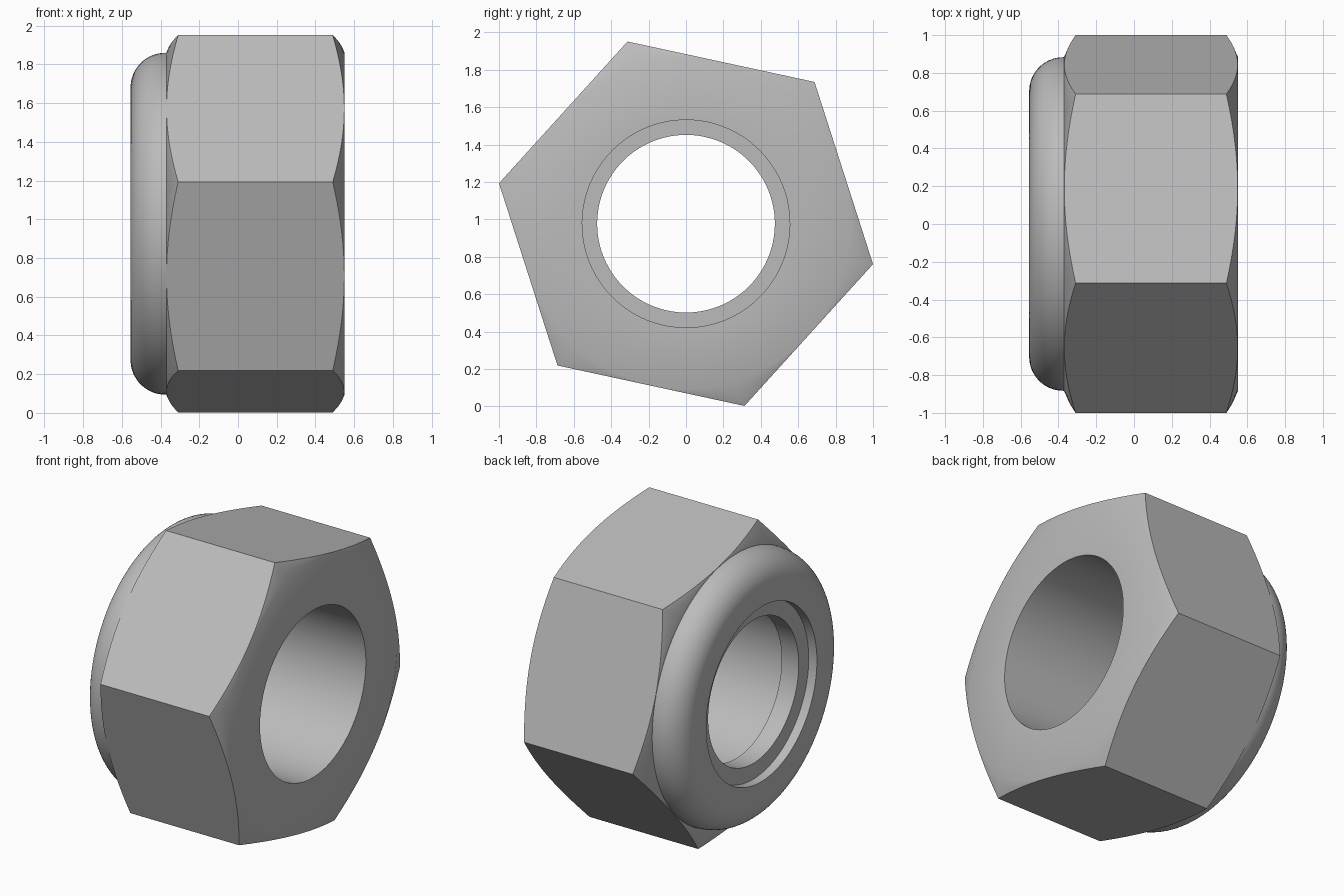
import bpy, bmesh, math
from mathutils import Vector

cube = bpy.data.objects.get("Cube")
if cube:
    bpy.data.objects.remove(cube, do_unlink=True)

CENTRE = Vector((0, 0, 0.977))   # bore axis runs along x at this height
TURN = math.radians(-12.2)       # rotation of the hexagon about the axis
APOTHEM = 0.886
SEGMENTS = 96

steel = bpy.data.materials.new("plain_grey")
steel.use_nodes = True
GREY = (0.5, 0.5, 0.5, 1)
steel.diffuse_color = GREY
steel.node_tree.nodes["Principled BSDF"].inputs["Base Color"].default_value = GREY


def radial(angle):
    return Vector((0, math.cos(angle), math.sin(angle)))


def lathe(profile):
    """Revolve a closed (x, radius) profile about the x axis."""
    bm = bmesh.new()
    rings = []
    for i in range(SEGMENTS):
        out = radial(TURN + math.tau * i / SEGMENTS)
        rings.append([bm.verts.new(Vector((x, 0, 0)) + out * r) for x, r in profile])
    n = len(profile)
    for i in range(SEGMENTS):
        a, b = rings[i], rings[(i + 1) % SEGMENTS]
        for j in range(n):
            k = (j + 1) % n
            bm.faces.new((a[j], a[k], b[k], b[j]))
    return bm


def finish(bm, name):
    bmesh.ops.translate(bm, verts=bm.verts, vec=CENTRE)
    bmesh.ops.recalc_face_normals(bm, faces=bm.faces)
    mesh = bpy.data.meshes.new(name)
    bm.to_mesh(mesh)
    bm.free()
    mesh.materials.append(steel)
    mesh.shade_smooth()
    mesh.set_sharp_from_angle(angle=math.radians(30))
    obj = bpy.data.objects.new(name, mesh)
    bpy.context.collection.objects.link(obj)


# Hexagonal body: a chamfered, bored blank with six flats sliced off
body = lathe([(0.55, 0.555), (0.55, 0.884), (0.46, 1.09),
              (-0.28, 1.09), (-0.37, 0.884), (-0.37, 0.555)])
for i in range(6):
    out = radial(TURN + math.radians(30 + 60 * i))
    cut = bmesh.ops.bisect_plane(
        body, geom=body.verts[:] + body.edges[:] + body.faces[:], dist=1e-5,
        plane_co=out * APOTHEM, plane_no=out, clear_outer=True)
    edges = [g for g in cut["geom_cut"] if isinstance(g, bmesh.types.BMEdge)]
    bmesh.ops.edgeloop_fill(body, edges=edges)
finish(body, "hex_body")

# Rounded collar that holds the locking insert
shoulder = [(-0.375 - 0.18 * math.sin(a), 0.703 + 0.18 * math.cos(a))
            for a in (math.pi / 2 * i / 16 for i in range(17))]
finish(lathe([(-0.37, 0.58), (-0.37, 0.883)] + shoulder + [(-0.555, 0.58)]), "collar")

# Locking insert, recessed behind the collar lip
finish(lathe([(-0.495, 0.475), (-0.495, 0.58), (-0.37, 0.58), (-0.37, 0.475)]),
       "locking_insert")
